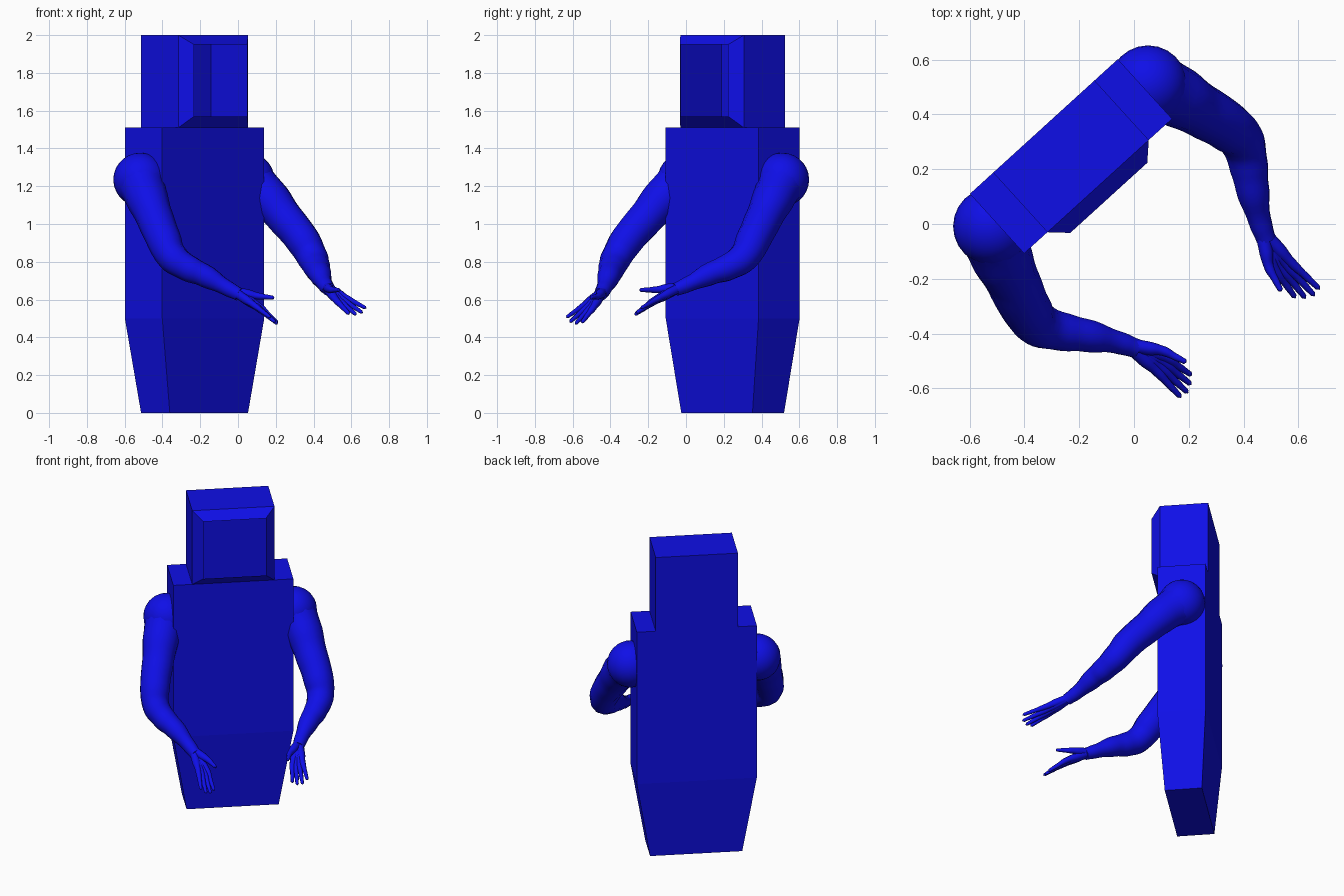
import bpy, bmesh, math
from mathutils import Vector

if "Cube" in bpy.data.objects:
    bpy.data.objects.remove(bpy.data.objects["Cube"])

blue = bpy.data.materials.new("blue")
blue.use_nodes = True
colour = (0.005, 0.005, 0.85, 1)
blue.diffuse_color = colour
blue.node_tree.nodes["Principled BSDF"].inputs["Base Color"].default_value = colour

TURN = math.radians(42.3)
ACROSS = Vector((math.cos(TURN), math.sin(TURN), 0))
FORWARD = Vector((math.sin(TURN), -math.cos(TURN), 0))
CENTRE = Vector((-0.23, 0.247, 0))


def place(u, v, z):
    """Figure space (across, forward, up) to world space."""
    return CENTRE + ACROSS * u + FORWARD * v + Vector((0, 0, z))


# Torso and hollow hood as one open shell
bm = bmesh.new()


def ring(u, back, front, z):
    # order: left back, right back, right front, left front
    return [bm.verts.new(place(*p, z)) for p in
            ((-u, back), (u, back), (u, front), (-u, front))]


base = ring(0.28, -0.113, 0.113, 0)
hip = ring(0.365, -0.147, 0.147, 0.5)
shoulder = ring(0.365, -0.147, 0.147, 1.51)
neck = ring(0.25, -0.147, 0.147, 1.51)
crown = ring(0.25, -0.147, 0.147, 2)
face_low = ring(0.19, 0.2, 0.205, 1.57)
face_high = ring(0.19, 0.2, 0.205, 1.95)
for v in face_low[:2] + face_high[:2]:
    bm.verts.remove(v)

bm.faces.new(base)
bm.faces.new(crown)
for i in range(4):
    j = (i + 1) % 4
    bm.faces.new((base[i], base[j], hip[j], hip[i]))
    if i in (0, 2):     # back and front, with the neck points on the top edge
        bm.faces.new((hip[i], hip[j], shoulder[j], neck[j], neck[i], shoulder[i]))
    else:               # sides and shoulder tops
        bm.faces.new((hip[i], hip[j], shoulder[j], shoulder[i]))
        bm.faces.new((shoulder[i], shoulder[j], neck[j], neck[i]))
    if i != 2:
        bm.faces.new((neck[i], neck[j], crown[j], crown[i]))
# Bevelled rim around the open face
outer = [neck[2], neck[3], crown[3], crown[2]]
inner = [face_low[2], face_low[3], face_high[3], face_high[2]]
for i in range(4):
    j = (i + 1) % 4
    bm.faces.new((outer[i], outer[j], inner[j], inner[i]))
bmesh.ops.recalc_face_normals(bm, faces=bm.faces)
mesh = bpy.data.meshes.new("torso_and_hood")
bm.to_mesh(mesh)
bm.free()
mesh.materials.append(blue)
bpy.context.collection.objects.link(bpy.data.objects.new("torso_and_hood", mesh))


def limb(name, points, side, res=4):
    """Smooth tapered tube through (across, forward, up, radius) points."""
    curve = bpy.data.curves.new(name, 'CURVE')
    curve.dimensions = '3D'
    curve.bevel_depth = 1
    curve.bevel_resolution = res
    curve.resolution_u = 5
    curve.use_fill_caps = True
    spline = curve.splines.new('BEZIER')
    spline.radius_interpolation = 'EASE'
    spline.bezier_points.add(len(points) - 1)
    for bp, (u, v, z, r) in zip(spline.bezier_points, points):
        reach = max(0, v - 0.4) * 0.045      # forearms swing a little to one side
        bp.co = place(side * u + reach, v + side * reach, z + side * reach)
        bp.radius = r
        bp.handle_left_type = bp.handle_right_type = 'AUTO'
    obj = bpy.data.objects.new(name, curve)
    bpy.context.collection.objects.link(obj)
    bpy.ops.object.select_all(action='DESELECT')
    obj.select_set(True)
    bpy.context.view_layer.objects.active = obj
    bpy.ops.object.convert(target='MESH')
    obj = bpy.context.object
    obj.data.materials.clear()
    obj.data.materials.append(blue)
    bpy.ops.object.shade_smooth_by_angle(angle=math.radians(50))


ARM = [(0.39, 0.0, 1.23, 0.13), (0.43, 0.09, 1.15, 0.113), (0.465, 0.2, 1.03, 0.098),
       (0.495, 0.3, 0.92, 0.092), (0.5, 0.375, 0.825, 0.082), (0.46, 0.45, 0.77, 0.072),
       (0.41, 0.52, 0.735, 0.062), (0.34, 0.63, 0.67, 0.042), (0.31, 0.69, 0.64, 0.036)]
# Knuckle and tip of each finger
FINGERS = {"index": ((0.255, 0.8, 0.575), (0.235, 0.91, 0.5)),
           "middle": ((0.275, 0.81, 0.57), (0.26, 0.935, 0.495)),
           "ring": ((0.295, 0.815, 0.575), (0.29, 0.95, 0.505)),
           "little": ((0.315, 0.81, 0.59), (0.32, 0.945, 0.53)),
           "thumb": ((0.245, 0.77, 0.635), (0.215, 0.86, 0.63))}
WRIST = Vector((0.32, 0.66, 0.655))

for side, label in ((-1, "right"), (1, "left")):
    # Rounded shoulder
    bpy.ops.mesh.primitive_uv_sphere_add(segments=24, ring_count=14, radius=0.142,
                                         location=place(side * 0.385, -0.005, 1.235))
    ball = bpy.context.object
    ball.name = label + "_shoulder"
    ball.data.materials.append(blue)
    bpy.ops.object.shade_smooth_by_angle(angle=math.radians(50))
    # Arm, then fingers whose roots merge into the palm
    limb(label + "_arm", ARM, side)
    for finger, (knuckle, tip) in FINGERS.items():
        k, t = Vector(knuckle), Vector(tip)
        limb(f"{label}_{finger}_finger",
             [(*WRIST, 0.026), (*WRIST.lerp(k, 0.55), 0.025), (*k, 0.018),
              (*k.lerp(t, 0.5), 0.013), (*k.lerp(t, 0.93), 0.01), (*t, 0.003)], side, 2)
